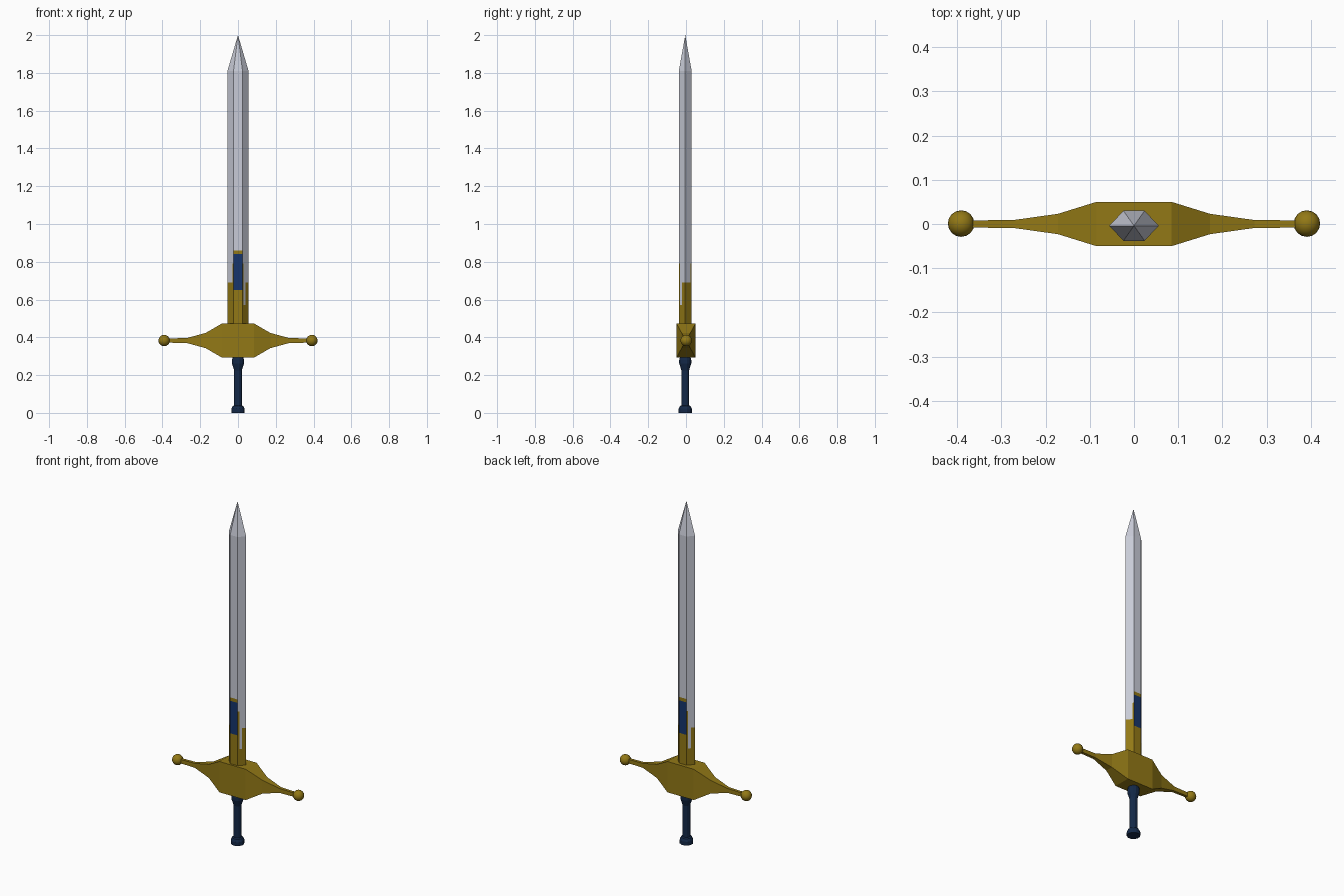
import bpy
import bmesh
import math

cube = bpy.data.objects.get("Cube")
if cube:
    bpy.data.objects.remove(cube)


def material(name, r, g, b):
    m = bpy.data.materials.new(name)
    m.use_nodes = True
    m.diffuse_color = (r, g, b, 1)
    m.node_tree.nodes["Principled BSDF"].inputs["Base Color"].default_value = (r, g, b, 1)
    return m


steel = material("steel", 0.58, 0.60, 0.68)
gold = material("gold", 0.29, 0.19, 0.008)
blue = material("blue_enamel", 0.008, 0.035, 0.15)
navy = material("navy_leather", 0.007, 0.022, 0.065)


def loft(name, rings, mats, apex=None):
    """Skin a list of equal-length point rings; close with caps or an apex."""
    bm = bmesh.new()
    loops = [[bm.verts.new(p) for p in ring] for ring in rings]
    n = len(loops[0])
    for a, b in zip(loops, loops[1:]):
        for i in range(n):
            j = (i + 1) % n
            bm.faces.new((a[i], a[j], b[j], b[i]))
    bm.faces.new(loops[0][::-1])
    if apex:
        tip = bm.verts.new(apex)
        for i in range(n):
            bm.faces.new((loops[-1][i], loops[-1][(i + 1) % n], tip))
    else:
        bm.faces.new(loops[-1])
    bmesh.ops.recalc_face_normals(bm, faces=bm.faces)
    mesh = bpy.data.meshes.new(name)
    bm.to_mesh(mesh)
    bm.free()
    for m in mats:
        mesh.materials.append(m)
    obj = bpy.data.objects.new(name, mesh)
    bpy.context.collection.objects.link(obj)
    return obj


AXIS_Y = -0.004

# Blade: hexagonal section, with bevels split into strips for the gilding
RIDGE, EDGE, DEPTH = 0.024, 0.056, 0.034
bevel = [(RIDGE + (EDGE - RIDGE) * t, DEPTH * (1 - t)) for t in (0, 0.2, 0.5)]
quarter = [(EDGE, 0)] + bevel[::-1]
half = quarter + [(-x, y) for x, y in quarter[::-1]]
section = half + [(x, -y) for x, y in half[-2:0:-1]]
levels = (0.45, 0.57, 0.65, 0.69, 0.79, 0.84, 0.86, 1.81)
blade = loft("blade", [[(x, y + AXIS_Y, z) for x, y in section] for z in levels],
             [steel, gold, blue], apex=(0, AXIS_Y, 2.0))


def blade_colour(x, y, z):
    if abs(x) < RIDGE * 0.9:                       # flat centre panel
        if 0.65 < z < 0.84:
            return 2
        return 1 if z < 0.86 else 0
    if abs(x) < bevel[1][0]:                       # thin border strip
        return 1 if z < 0.79 else 0
    if abs(x) < bevel[2][0] and x * y < 0:         # bare strip in two bevels
        return 1 if z < 0.57 else 0
    return 1 if z < 0.69 else 0


for f in blade.data.polygons:
    c = f.center
    f.material_index = blade_colour(c.x, c.y - AXIS_Y, c.z)

# Guard: rectangular sections swept from arm to arm
GUARD_Z = 0.383
arm = [(0.085, 0.05, 0.09), (0.172, 0.023, 0.04), (0.272, 0.009, 0.013), (0.385, 0.008, 0.011)]
stations = [(-x, w, h) for x, w, h in arm[::-1]] + arm
loft("guard", [[(x, sy * w, GUARD_Z + sz * h)
                for sy, sz in ((-1, -1), (1, -1), (1, 1), (-1, 1))]
               for x, w, h in stations], [gold])

# Guard end balls
for side, name in ((1, "left_guard_ball"), (-1, "right_guard_ball")):
    bpy.ops.mesh.primitive_uv_sphere_add(segments=16, ring_count=10, radius=0.03,
                                         location=(side * 0.391, 0.001, GUARD_Z))
    ball = bpy.context.object
    ball.name = name
    ball.data.materials.append(gold)
    bpy.ops.object.shade_smooth()


# Grip and pommel: turned profiles of (radius, height)
def turned(name, profile, mat, sides=12):
    angles = [math.tau * (i + 0.5) / sides for i in range(sides)]
    return loft(name, [[(r * math.cos(a), AXIS_Y + r * math.sin(a), z) for a in angles]
                       for r, z in profile], [mat])


turned("grip", [(0.021, 0.02), (0.021, 0.225), (0.033, 0.262), (0.033, 0.28), (0.028, 0.30)], navy)
turned("pommel", [(0.036, 0), (0.036, 0.022), (0.029, 0.036), (0.021, 0.04)], navy)
